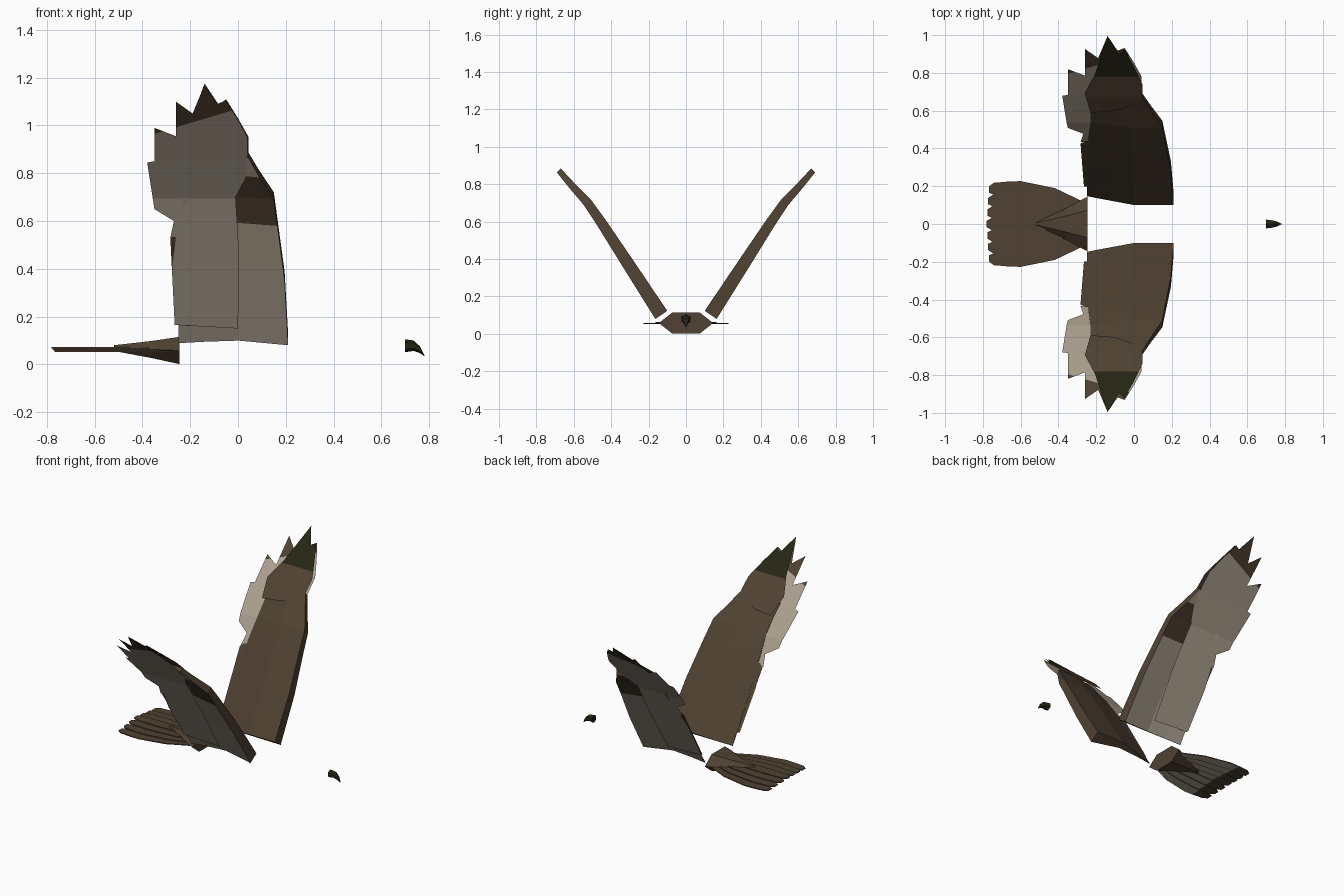
import bpy, bmesh
from math import cos, sin, pi
from mathutils import Vector

cube = bpy.data.objects.get("Cube")
if cube:
    bpy.data.objects.remove(cube)


def material(name, rgb):
    m = bpy.data.materials.new(name)
    m.use_nodes = True
    m.diffuse_color = (*rgb, 1)
    m.node_tree.nodes["Principled BSDF"].inputs["Base Color"].default_value = (*rgb, 1)
    return m


BROWN, BEIGE, OLIVE = range(3)
MATERIALS = [material("plumage brown", (0.08, 0.054, 0.032)),
             material("pale beige", (0.41, 0.35, 0.27)),
             material("dark olive", (0.019, 0.019, 0.007))]


def finish(name, bm):
    me = bpy.data.meshes.new(name)
    bm.to_mesh(me)
    bm.free()
    for m in MATERIALS:
        me.materials.append(m)
    ob = bpy.data.objects.new(name, me)
    bpy.context.collection.objects.link(ob)
    return ob


def loft(name, rings, paint):
    """Closed skin through rings; paint(row, segment) gives the colour, row -1 for caps."""
    bm = bmesh.new()
    rows = [[bm.verts.new(p) for p in ring] for ring in rings]
    n = len(rows[0])
    for r in range(len(rows) - 1):
        for k in range(n):
            j = (k + 1) % n
            f = bm.faces.new((rows[r][k], rows[r][j], rows[r + 1][j], rows[r + 1][k]))
            f.material_index = paint(r, k)
    for cap in (rows[0], rows[-1]):
        bm.faces.new(cap).material_index = paint(-1, 0)
    bmesh.ops.recalc_face_normals(bm, faces=bm.faces[:])
    return finish(name, bm)


def lerp_path(path, z):
    """Sideways position on a (y, z) polyline, extended past its ends."""
    for (y0, z0), (y1, z1) in zip(path, path[1:]):
        if z <= z1 or (y1, z1) == path[-1]:
            return y0 + (y1 - y0) * (z - z0) / (z1 - z0)


def sheet(name, outline, path, side, cut, low, high):
    """Thin folded vane drawn in x and z; the colour changes at z = cut[0] + cut[1] * x."""
    bm = bmesh.new()
    bm.faces.new([bm.verts.new((x, 0, z)) for x, z in outline])
    bmesh.ops.triangulate(bm, faces=bm.faces[:])
    planes = [((0, 0, z), (0, 0, 1)) for _, z in path[1:-1]]
    planes.append(((0, 0, cut[0]), (-cut[1], 0, 1)))
    for co, no in planes:
        bmesh.ops.bisect_plane(bm, geom=bm.verts[:] + bm.edges[:] + bm.faces[:],
                               plane_co=co, plane_no=no, dist=1e-5)
    for f in bm.faces:
        c = f.calc_center_median()
        f.material_index = high if c.z > cut[0] + cut[1] * c.x else low
    for v in bm.verts:
        v.co.y = side * lerp_path(path, v.co.z)
    finish(name, bm)


# Wing stations: top surface y, z, outward-down normal, front x, rear x, thickness
STATIONS = [(0.10, 0.123, 0.83, -0.56, 0.21, -0.25, 0.077),
            (0.28, 0.39, 0.83, -0.56, 0.195, -0.25, 0.066),
            (0.43, 0.61, 0.83, -0.56, 0.165, -0.24, 0.054),
            (0.51, 0.72, 0.77, -0.64, 0.15, -0.23, 0.048),
            (0.60, 0.81, 0.68, -0.73, 0.09, -0.23, 0.038),
            (0.67, 0.885, 0.68, -0.73, 0.045, -0.24, 0.030)]
# Wing section: chord fraction and depth fraction, over the top and back below
SECTION = [(0, 0), (0.45, 0), (0.75, 0.4), (1, 0.74),
           (1, 0.8), (0.75, 0.65), (0.45, 0.55), (0, 1)]

TOP_PATH = [(0.10, 0.127), (0.50, 0.724), (0.67, 0.889), (1.0, 1.178)]
UNDER_PATH = [(0.158, 0.088), (0.537, 0.695), (0.688, 0.855), (1.0, 1.175)]
REAR_PATH = [(y - 0.006, z + 0.003) for y, z in UNDER_PATH]

# Stepped rear edge of the inner flight feathers
STEPS = []
for lo, hi in ((0.165, 0.28), (0.28, 0.41), (0.41, 0.53), (0.53, 0.60)):
    lean = (lo - 0.165) * 0.05
    STEPS += [(-0.265 - lean, lo), (-0.25 - lean, hi)]

HAND = [(0.045, 0.87), (0.045, 0.95), (0.0, 1.03), (-0.05, 1.11), (-0.08, 1.085),
        (-0.14, 1.175), (-0.205, 1.0), (-0.26, 0.91), (-0.23, 0.81), (-0.1, 0.82)]
FLIGHT = STEPS + [(-0.35, 0.65), (-0.38, 0.845), (-0.32, 0.855), (-0.35, 0.99),
                  (-0.26, 0.955), (-0.26, 1.1), (-0.19, 1.05), (-0.14, 1.17),
                  (-0.08, 1.08), (-0.05, 1.105), (0.0, 1.025), (0.04, 0.95),
                  (0.04, 0.87), (0.03, 0.78), (-0.01, 0.70), (0.005, 0.45), (0.0, 0.15)]
REAR = [(-0.20, 0.16)] + STEPS[:-1] + [(-0.255, 0.55), (-0.20, 0.55)]


def wing_paint(row, seg):
    if seg in (4, 5):
        return BEIGE
    if seg == 6:
        return BROWN if row in (2, 3) else BEIGE
    return BROWN


for side, label in ((-1, "front"), (1, "back")):
    rings = []
    for y, z, ny, nz, front, rear, thick in STATIONS:
        rings.append([(front + (rear - front) * c, side * (y + ny * thick * d),
                       z + nz * thick * d) for c, d in SECTION])
    loft(label + "_wing_arm", rings, wing_paint)
    sheet(label + "_wing_hand", HAND, TOP_PATH, side, (0.985, 0), BROWN, OLIVE)
    sheet(label + "_wing_flight_feathers", FLIGHT, UNDER_PATH, side, (1.07, 0.3), BEIGE, BROWN)
    sheet(label + "_wing_rear_feathers", REAR, REAR_PATH, side, (2, 0), BROWN, BROWN)

# Tail fan: station x, half width of the fan, share of the feather width
FAN = [(-0.28, 0.12, 1.2), (-0.42, 0.185, 1.2), (-0.6, 0.222, 1.15),
       (-0.66, 0.222, 1.1), (-0.755, 0.218, 1.0), (-0.78, 0.212, 0.55)]
for i in range(-3, 4):
    top = 0.058 + 0.005 * (3 - abs(i))
    rings = []
    for x, spread, share in FAN:
        mid, half = i * spread / 3.5, share * spread / 7
        x += 0.004 * abs(i) if x < -0.7 else 0
        rings.append([(x, mid - half, top), (x, mid + half, top),
                      (x, mid + half, top - 0.006), (x, mid - half, top - 0.006)])
    loft("tail_feather_%d" % (i + 4), rings,
         lambda r, k: BEIGE if k == 2 and 0 <= r < 3 else BROWN)

# Rump: flattened six-sided cone narrowing onto the tail
HEX = [(1, 0), (0.5, 1), (-0.5, 1), (-1, 0), (-0.5, -1), (0.5, -1)]
rings = [[(x, a * w, zc + b * h) for a, b in HEX]
         for x, zc, w, h in ((-0.245, 0.058, 0.145, 0.057), (-0.36, 0.062, 0.085, 0.036),
                             (-0.52, 0.068, 0.008, 0.012))]
loft("rump", rings, lambda r, k: BROWN)

# Hooked beak
rings = []
for x, zc, w, h in ((0.70, 0.078, 0.027, 0.027), (0.735, 0.078, 0.022, 0.022),
                    (0.762, 0.061, 0.013, 0.014), (0.78, 0.036, 0.002, 0.002)):
    rings.append([(x, w * sin(k * pi / 3), zc + h * cos(k * pi / 3)) for k in range(6)])
loft("beak", rings, lambda r, k: OLIVE)
